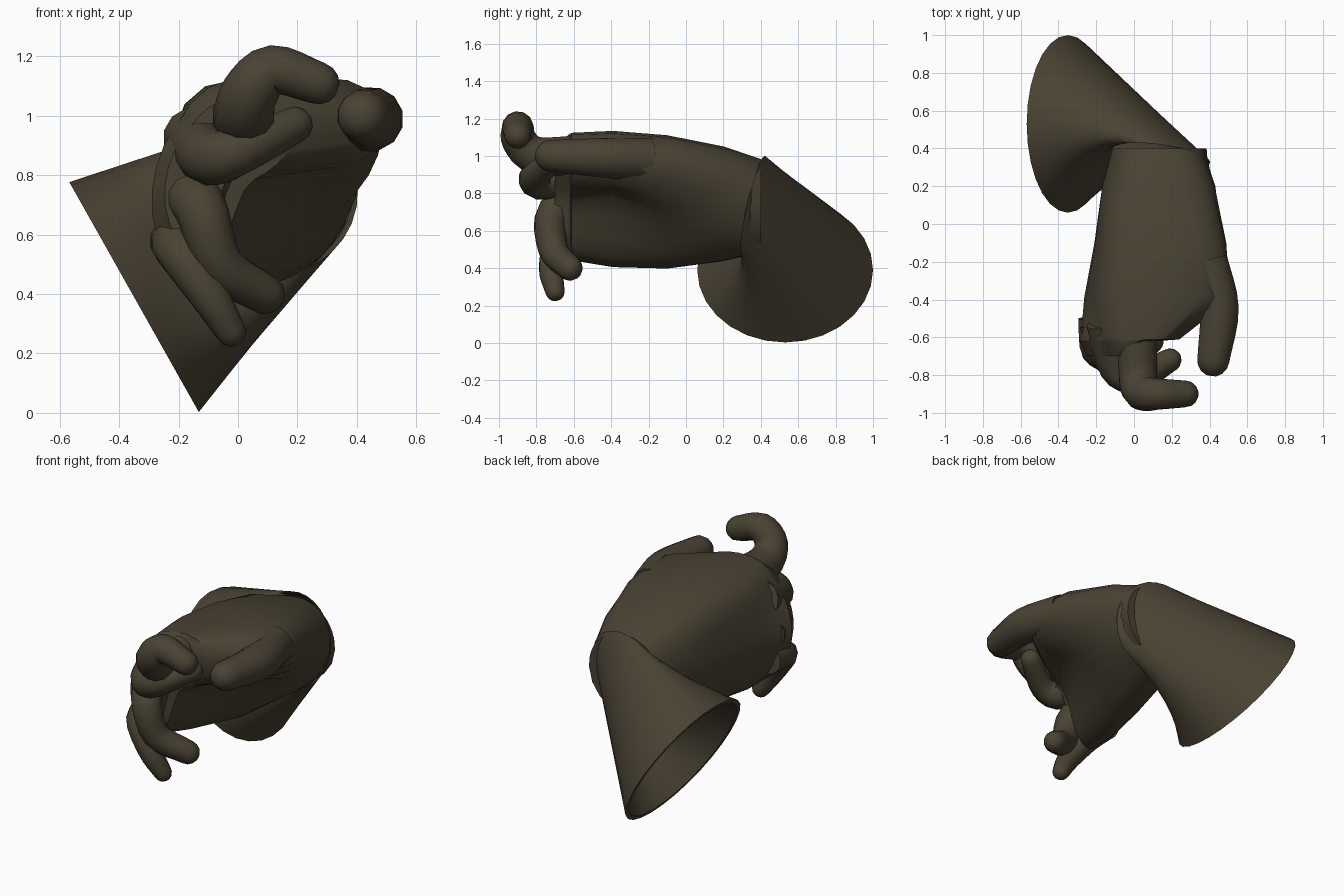
import bpy, bmesh, math
from mathutils import Vector

if "Cube" in bpy.data.objects:
    bpy.data.objects.remove(bpy.data.objects["Cube"])

glove = bpy.data.materials.new("dark_olive_leather")
glove.diffuse_color = (0.068, 0.055, 0.033, 1)
glove.use_nodes = True
glove.node_tree.nodes["Principled BSDF"].inputs["Base Color"].default_value = glove.diffuse_color


def spline(a, b, c, d, t):
    # Catmull-Rom interpolation between b and c
    return 0.5 * (2 * b + (c - a) * t + (2 * a - 5 * b + 4 * c - d) * t * t
                  + (3 * b - a - 3 * c + d) * t ** 3)


def loft(name, rings, capped=True):
    bm = bmesh.new()
    vs = [[bm.verts.new(p) for p in r] for r in rings]
    n = len(rings[0])
    for a, b in zip(vs, vs[1:]):
        for i in range(n):
            j = (i + 1) % n
            bm.faces.new((a[i], a[j], b[j], b[i]))
    if capped:
        bm.faces.new(vs[0])
        bm.faces.new(vs[-1])
    bmesh.ops.recalc_face_normals(bm, faces=bm.faces)
    me = bpy.data.meshes.new(name)
    bm.to_mesh(me)
    bm.free()
    me.materials.append(glove)
    ob = bpy.data.objects.new(name, me)
    bpy.context.collection.objects.link(ob)
    bpy.ops.object.select_all(action='DESELECT')
    ob.select_set(True)
    bpy.context.view_layer.objects.active = ob
    bpy.ops.object.shade_smooth_by_angle(angle=math.radians(45))


def finger(name, r0, r1, joints, sides=12, sub=4):
    # joints run from knuckle to tip, radius tapers from r0 to r1
    m = len(joints) - 1
    pts = [Vector((*j, r0 + (r1 - r0) * (i / m) ** 1.4)) for i, j in enumerate(joints)]
    pts = [2 * pts[0] - pts[1]] + pts + [2 * pts[-1] - pts[-2]]
    path = [spline(*pts[i:i + 4], k / sub) for i in range(m) for k in range(sub)]
    path.append(pts[-2])
    end = path[-1]
    d = (end - path[-2]).to_3d().normalized()
    for i in (1, 2, 3):                                   # rounded tip
        a = math.radians(24 * i)
        path.append(Vector((*(end.to_3d() + d * end.w * math.sin(a)), end.w * math.cos(a))))
    rings = []
    side = None
    for i, p in enumerate(path):
        t = (path[min(i + 1, len(path) - 1)] - path[max(i - 1, 0)]).to_3d().normalized()
        side = t.orthogonal() if side is None else side
        side = (side - t * side.dot(t)).normalized()
        up = t.cross(side)
        rings.append([p.to_3d() + p.w * (math.cos(a) * side + math.sin(a) * up)
                      for a in (2 * math.pi * k / sides for k in range(sides))])
    loft(name, rings)


def section(y, prof):
    # closed smooth cross-section through a few (x, z) points
    p = [Vector((x, y, z)) for x, z in prof]
    n = len(p)
    return [spline(p[i - 1], p[i], p[(i + 1) % n], p[(i + 2) % n], k / 3)
            for i in range(n) for k in range(3)]


# Palm and back of the hand
knuckles = section(-.62, [(-.1, 1.09), (-.25, .9), (-.29, .67), (-.2, .46), (-.1, .53),
                          (-.04, .74), (.01, .83), (.12, 1.0), (.04, 1.11)])
web = section(-.39, [(-.11, 1.1), (-.23, .87), (-.26, .62), (-.15, .42), (0, .46),
                     (.16, .77), (.41, .85), (.52, .97), (.37, 1.12)])
heel = section(-.1, [(-.09, 1.08), (-.19, .86), (-.2, .62), (-.08, .42), (.09, .42),
                     (.28, .62), (.44, .8), (.485, .99), (.34, 1.1)])
base = section(.2, [(-.05, 1.03), (-.155, .84), (-.155, .63), (-.03, .48), (.13, .44),
                    (.31, .56), (.42, .8), (.41, .95), (.27, 1.04)])
mid = sum(knuckles, Vector()) / len(knuckles)
front = [p.lerp(mid, .22) + Vector((0, -.08, 0)) for p in knuckles]
neck = [p.lerp(q, .3) + Vector((0, -.06, 0)) for p, q in zip(knuckles, web)]
core = Vector((.135, .2, .735))
wrist_end = [core + (p - core).normalized() * .25 + Vector((0, .2, 0)) for p in base]
loft("palm", [front, knuckles, neck, web, heel, base, wrist_end])

# Fingers and thumb
finger("thumb", .12, .088, [(.38, -.2, .98), (.45, -.45, .99), (.42, -.72, 1.0)])
finger("index_finger", .11, .072, [(.02, -.5, 1.01), (.02, -.79, 1.0), (.04, -.89, 1.08),
                                   (.12, -.9, 1.155), (.27, -.9, 1.11)])
finger("middle_finger", .105, .062, [(-.15, -.52, .93), (-.09, -.76, .86), (.02, -.81, .89),
                                     (.19, -.72, .97)])
finger("ring_finger", .095, .068, [(-.2, -.52, .73), (-.13, -.71, .7), (-.06, -.71, .5),
                                   (.09, -.62, .4)])
finger("little_finger", .088, .052, [(-.21, -.5, .58), (-.2, -.67, .55), (-.1, -.72, .4),
                                     (-.025, -.7, .275)])

# Flared cuff: ruled from the wrist ring to the wide rim, then back inside
b = Vector((-.49, 0, .87))
w = Vector((.87, 0, .49))
wrist, rim = Vector((.135, .36, .735)), Vector((-.35, .53, .39))
N = 28


def cuff_ring(t, s):
    out = []
    for k in range(N):
        c, d = math.cos(2 * math.pi * k / N), math.sin(2 * math.pi * k / N)
        start = wrist + s * (b * .265 * c + w * .27 * d) + Vector((0, .07 * c, 0))
        stop = rim + s * (b * .445 * c + Vector((0, .47 * d, 0)))
        out.append(start.lerp(stop, t))
    return out


steps = [i / 7 for i in range(8)]
loft("cuff", [cuff_ring(t, 1) for t in steps] + [cuff_ring(t, .94) for t in steps[::-1]], False)
